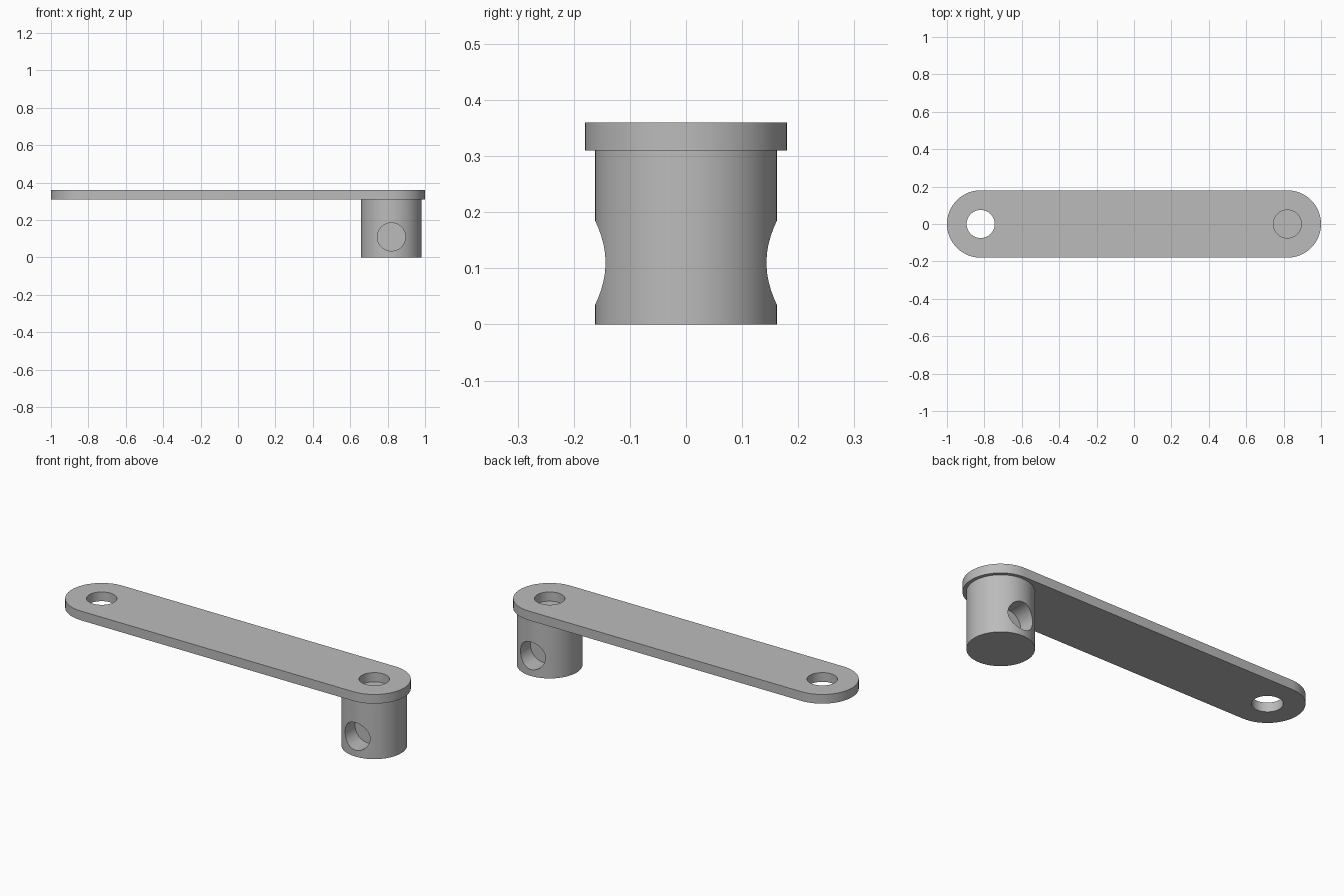
import bpy
import bmesh
from math import pi, cos, sin, radians

if "Cube" in bpy.data.objects:
    bpy.data.objects.remove(bpy.data.objects["Cube"], do_unlink=True)

PIVOT = 0.82        # distance of both hole centres from the middle
HOLE = 0.075        # radius shared by all holes
PLATE_R, BOSS_R = 0.18, 0.162
PLATE_Z, TOP_Z = 0.31, 0.36

grey = bpy.data.materials.new("plain grey")
grey.use_nodes = True
colour = (0.5, 0.5, 0.5, 1)
grey.diffuse_color = colour
grey.node_tree.nodes["Principled BSDF"].inputs["Base Color"].default_value = colour


def cylinder(name, radius, depth, location, rotation=(0, 0, 0)):
    bpy.ops.mesh.primitive_cylinder_add(
        vertices=64, radius=radius, depth=depth, location=location, rotation=rotation)
    obj = bpy.context.object
    obj.name = name
    return obj


def drill(target, cutter):
    cutter.hide_render = True
    mod = target.modifiers.new("drill", 'BOOLEAN')
    mod.operation = 'DIFFERENCE'
    mod.solver = 'EXACT'
    mod.object = cutter
    bpy.context.view_layer.objects.active = target
    bpy.ops.object.modifier_apply(modifier=mod.name)
    bpy.data.objects.remove(cutter, do_unlink=True)


def finish(obj):
    obj.data.materials.clear()
    obj.data.materials.append(grey)
    bpy.ops.object.select_all(action='DESELECT')
    obj.select_set(True)
    bpy.context.view_layer.objects.active = obj
    bpy.ops.object.shade_smooth_by_angle(angle=radians(30))


# Arm plate: flat bar with fully rounded ends
bm = bmesh.new()
outline = []
for side in (1, -1):
    for i in range(33):
        a = -pi / 2 + pi * i / 32
        outline.append(bm.verts.new((
            side * (PIVOT + PLATE_R * cos(a)), side * PLATE_R * sin(a), PLATE_Z)))
face = bm.faces.new(outline)
extruded = bmesh.ops.extrude_face_region(bm, geom=[face])["geom"]
bmesh.ops.translate(bm, vec=(0, 0, TOP_Z - PLATE_Z),
                    verts=[g for g in extruded if isinstance(g, bmesh.types.BMVert)])
bmesh.ops.recalc_face_normals(bm, faces=bm.faces)
mesh = bpy.data.meshes.new("arm_plate")
bm.to_mesh(mesh)
bm.free()
plate = bpy.data.objects.new("arm_plate", mesh)
bpy.context.collection.objects.link(plate)

# A hole through each end of the plate
for side in (-1, 1):
    drill(plate, cylinder("hole_cutter", HOLE, 0.3, (side * PIVOT, 0, TOP_Z)))
finish(plate)

# Boss under one end, with a blind hole in its front and back
boss = cylinder("boss", BOSS_R, PLATE_Z, (PIVOT, 0, PLATE_Z / 2))
floor_y, cut = 0.058, 0.2
for side in (-1, 1):
    drill(boss, cylinder("hole_cutter", HOLE, cut,
                         (PIVOT, side * (floor_y + cut / 2), 0.11), (pi / 2, 0, 0)))
finish(boss)
